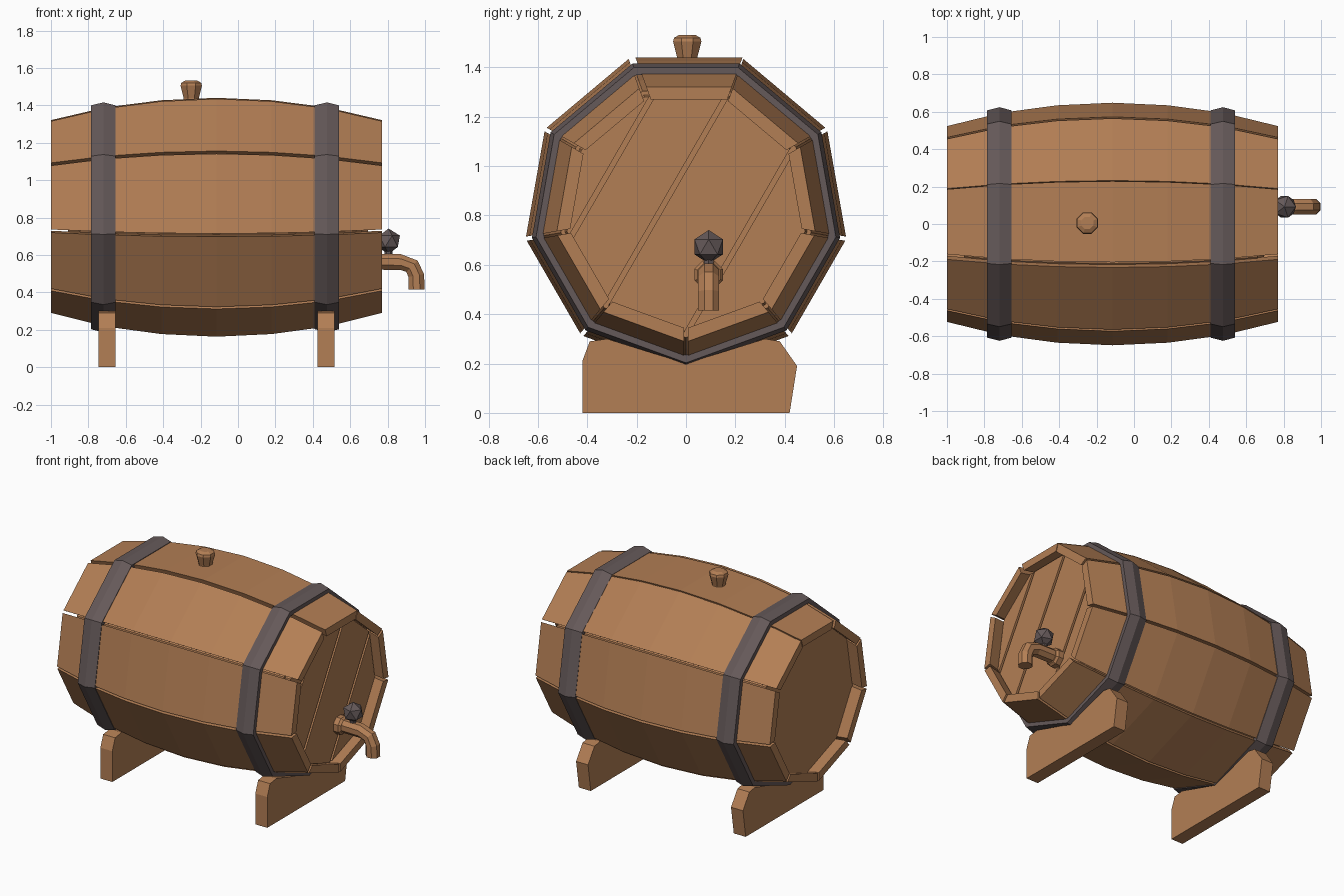
import bpy, bmesh, math
from mathutils import Vector

if "Cube" in bpy.data.objects:
    bpy.data.objects.remove(bpy.data.objects["Cube"])

CZ = 0.82          # height of the barrel axis
SIDES = 9


def material(name, color):
    m = bpy.data.materials.new(name)
    m.diffuse_color = (*color, 1)
    m.use_nodes = True
    m.node_tree.nodes["Principled BSDF"].inputs["Base Color"].default_value = m.diffuse_color
    return m


wood = material("wood", (0.45, 0.21, 0.09))
iron = material("iron", (0.13, 0.10, 0.10))


def finish(name, bm, mat):
    bmesh.ops.recalc_face_normals(bm, faces=bm.faces)
    me = bpy.data.meshes.new(name)
    bm.to_mesh(me)
    bm.free()
    me.materials.append(mat)
    ob = bpy.data.objects.new(name, me)
    bpy.context.collection.objects.link(ob)
    return ob


def loft(name, rings, mat, closed=False):
    """Skin a list of equal-length point rings; cap the ends unless closed."""
    bm = bmesh.new()
    vs = [[bm.verts.new(p) for p in r] for r in rings]
    n = len(vs[0])
    pairs = list(zip(vs, vs[1:]))
    if closed:
        pairs.append((vs[-1], vs[0]))
    else:
        bm.faces.new(vs[0])
        bm.faces.new(vs[-1])
    for a, b in pairs:
        for i in range(n):
            j = (i + 1) % n
            bm.faces.new((a[i], a[j], b[j], b[i]))
    return finish(name, bm, mat)


def corner(x, r, k):
    """Corner k of the barrel's nine-sided section, counted from the bottom."""
    a = math.radians(-90 + 360 / SIDES * k)
    return Vector((x, r * math.cos(a), CZ + r * math.sin(a)))


def nonagon(x, r):
    return [corner(x, r, k) for k in range(SIDES)]


# Staves: curved planks with narrow gaps between them
profile = [(-1, .533), (-.705, .606), (-.41, .646), (-.115, .66),
           (.18, .646), (.475, .606), (.77, .533)]
THICK, GAP = 0.055, 0.009
for k in range(SIDES):
    shift = Vector((0, 0.012 if k == 4 else 0, 0))
    rings = []
    for x, r in profile:
        ring = []
        for rad, flip in ((r, 0), (r, 1), (r - THICK, 1), (r - THICK, 0)):
            a, b = corner(x, rad, k + flip), corner(x, rad, k + 1 - flip)
            ring.append(a + (b - a).normalized() * GAP + shift)
        rings.append(ring)
    loft(f"stave_{k + 1}", rings, wood)

# Inner body closing the gaps, its ends form the recessed heads
core = [(-.91, .505)] + [(x, r - .045) for x, r in profile[1:-1]] + [(.66, .515)]
loft("inner_body", [nonagon(x, r) for x, r in core], wood)

# Front head: diagonal planks cut from a nine-sided disc
normal = Vector((0, -math.sin(math.radians(60)), math.cos(math.radians(60))))
middle = Vector((0, 0, CZ))
cuts = [-0.7, -0.25, 0.09, 0.35, 0.7]
for i, (lo, hi) in enumerate(zip(cuts, cuts[1:])):
    ob = loft(f"head_plank_{i + 1}", [nonagon(.655, .50), nonagon(.695, .49)], wood)
    bm = bmesh.new()
    bm.from_mesh(ob.data)
    for offset, direction in ((lo + .01, -normal), (hi - .01, normal)):
        bmesh.ops.bisect_plane(bm, geom=bm.verts[:] + bm.edges[:] + bm.faces[:],
                               plane_co=middle + normal * offset * 1.0,
                               plane_no=direction, clear_outer=True)
        bmesh.ops.holes_fill(bm, edges=[e for e in bm.edges if e.is_boundary])
    bmesh.ops.recalc_face_normals(bm, faces=bm.faces)
    bm.to_mesh(ob.data)
    bm.free()

# Iron hoops and curved-seat supports
support = [(-.42, 0), (.42, 0), (.45, .19), (.38, .29), (.32, .30), (0, .20),
           (-.32, .30), (-.39, .29), (-.42, .21)]
for side, x in (("back", -.72), ("front", .475)):
    band = [(-.065, .585), (-.065, .617), (0, .634), (.065, .617), (.065, .585)]
    loft(side + "_hoop", [nonagon(x + dx, r) for dx, r in band], iron, closed=True)
    sx = -.70 if side == "back" else .47
    loft(side + "_support", [[(sx + dx, y, z) for y, z in support]
                             for dx in (-.045, .045)], wood)


def round_ring(center, axis, r, n=8):
    """Polygon ring in the plane across an axis lying in the xz plane."""
    u = Vector((0, 1, 0))
    v = Vector(axis).normalized().cross(u)
    return [Vector(center) + r * (math.cos(t) * u + math.sin(t) * v)
            for t in (2 * math.pi * (i + .5) / n for i in range(n))]


# Bung on top
bung = [(1.38, .040), (1.44, .044), (1.505, .062), (1.52, .058), (1.532, .035)]
loft("bung", [round_ring((-.25, .005, z), (0, 0, 1), r) for z, r in bung], wood)

# Tap: wall collar, bent spout and knob
TY = .092
loft("tap_collar", [round_ring((x, TY, .56), (1, 0, 0), r)
                    for x, r in ((.66, .062), (.73, .062), (.745, .05))], wood)
path = [(.67, .565, 0), (.87, .562, 0), (.93, .54, 45), (.953, .49, 80), (.955, .415, 90)]
loft("tap_spout", [round_ring((x, TY, z), (math.cos(math.radians(a)), 0,
                                           -math.sin(math.radians(a))), .046)
                   for x, z, a in path], wood)
loft("tap_stem", [round_ring((.805, TY, z), (0, 0, 1), .022, 6) for z in (.57, .65)], iron)
bm = bmesh.new()
bmesh.ops.create_icosphere(bm, subdivisions=1, radius=.068)
bmesh.ops.translate(bm, verts=bm.verts, vec=(.805, TY, .673))
finish("tap_knob", bm, iron)
